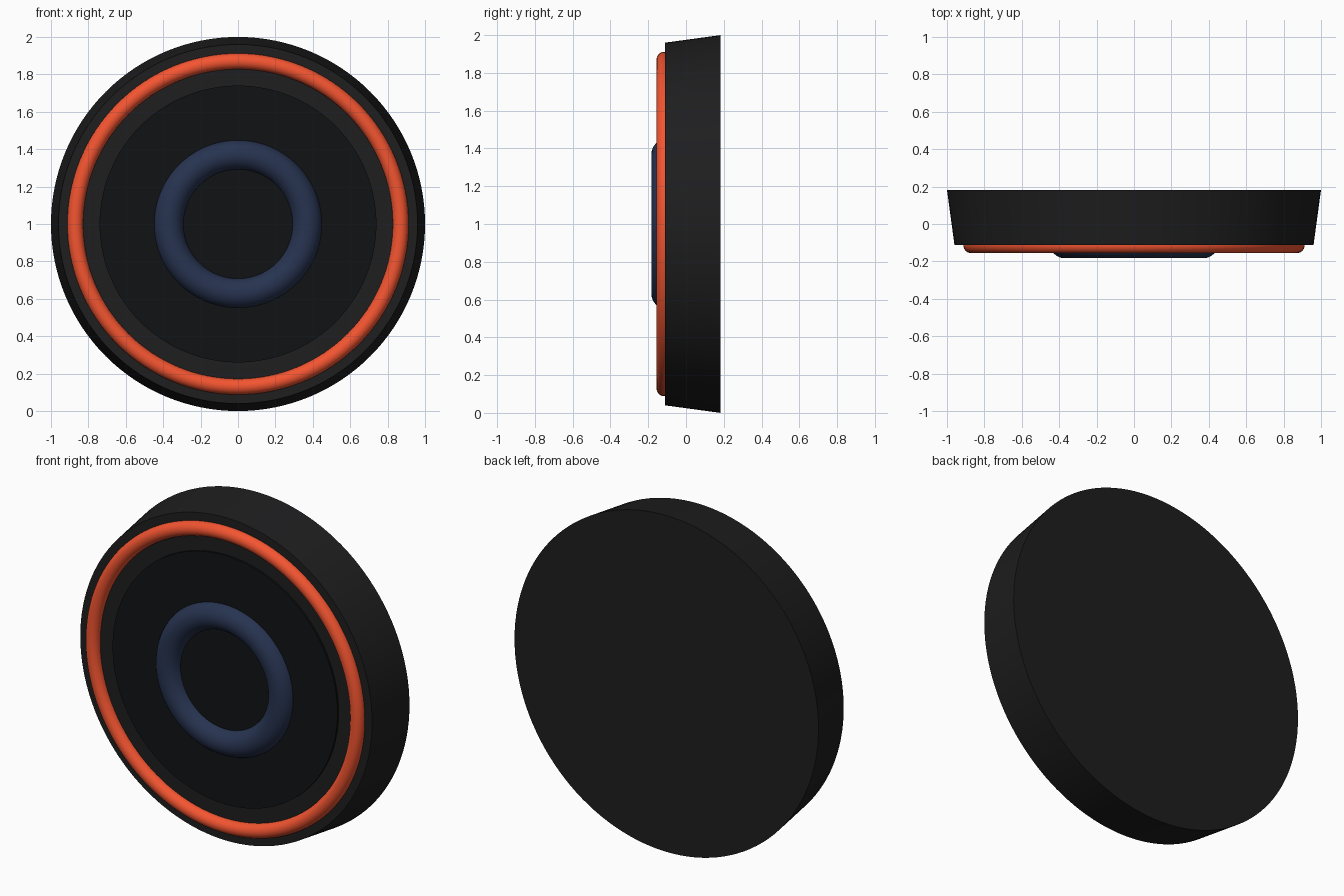
import bpy
import math

if "Cube" in bpy.data.objects:
    bpy.data.objects.remove(bpy.data.objects["Cube"])

CENTRE_Z = 1.0


def finish(name, color):
    ob = bpy.context.object
    ob.name = name
    mat = bpy.data.materials.new(name + "_material")
    mat.diffuse_color = (*color, 1)
    mat.use_nodes = True
    mat.node_tree.nodes["Principled BSDF"].inputs["Base Color"].default_value = mat.diffuse_color
    ob.data.materials.append(mat)
    bpy.ops.object.shade_smooth_by_angle(angle=math.radians(35))


def disc(name, y_front, y_back, r_front, r_back, color):
    # rotating +90 degrees about x turns the cone's top towards -y
    bpy.ops.mesh.primitive_cone_add(
        vertices=128, radius1=r_back, radius2=r_front, depth=y_back - y_front,
        location=(0, (y_front + y_back) / 2, CENTRE_Z),
        rotation=(math.pi / 2, 0, 0))
    finish(name, color)


def ring(name, y, radius, thickness, color):
    bpy.ops.mesh.primitive_torus_add(
        major_radius=radius, minor_radius=thickness,
        major_segments=128, minor_segments=32,
        location=(0, y, CENTRE_Z), rotation=(math.pi / 2, 0, 0))
    finish(name, color)


# Tapered housing, wider at the back
disc("housing", -0.111, 0.183, 0.96, 1.0, (0.013, 0.013, 0.014))
# Slightly raised dark face plate
disc("face_plate", -0.122, -0.09, 0.74, 0.74, (0.005, 0.006, 0.007))
# Bright outer ring and dark blue inner ring
ring("outer_ring", -0.114, 0.87, 0.042, (0.9, 0.09, 0.03))
ring("inner_ring", -0.103, 0.37, 0.080, (0.02, 0.033, 0.08))
